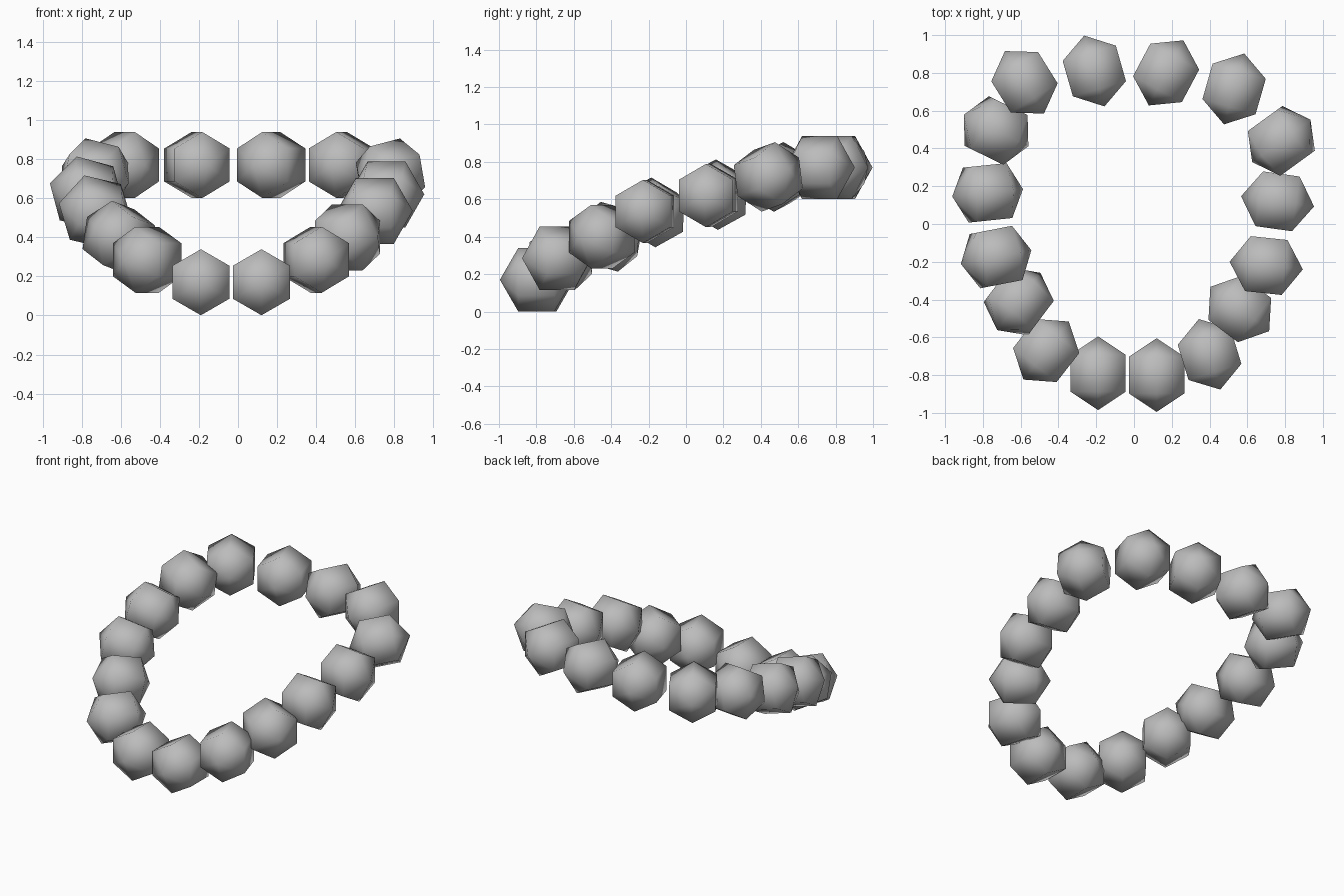
import bpy
import bmesh
from math import atan2, cos, sin, radians
from mathutils import Matrix, Vector

default_cube = bpy.data.objects.get("Cube")
if default_cube:
    bpy.data.objects.remove(default_cube, do_unlink=True)

BEAD_RADIUS = 0.195


def make_material(name, colour):
    material = bpy.data.materials.new(name)
    material.use_nodes = True
    material.diffuse_color = colour
    shader = next(n for n in material.node_tree.nodes if n.type == "BSDF_PRINCIPLED")
    shader.inputs["Base Color"].default_value = colour
    return material


def make_bead_mesh(material):
    """Coarse six-sided ball, poles on local z, one ring corner on local x."""
    bm = bmesh.new()
    bmesh.ops.create_uvsphere(bm, u_segments=6, v_segments=3, radius=BEAD_RADIUS)
    corner = max(bm.verts, key=lambda v: v.co.xy.length).co
    turn = Matrix.Rotation(-atan2(corner.y, corner.x), 3, "Z")
    bmesh.ops.rotate(bm, verts=bm.verts, matrix=turn)
    for face in bm.faces:
        face.smooth = True
    mesh = bpy.data.meshes.new("bead")
    bm.to_mesh(mesh)
    bm.free()
    mesh.materials.append(material)
    return mesh


def place_bead(name, mesh, centre, heading, tilt):
    """Point the bead's pole outward along the heading, lifted by the tilt."""
    h, t = radians(heading), radians(tilt)
    pole = Vector((cos(h) * cos(t), sin(h) * cos(t), sin(t)))
    side = pole.cross(Vector((0, 0, 1))).normalized()
    up = side.cross(pole)
    rotation = Matrix((up, pole.cross(up), pole)).transposed()
    bead = bpy.data.objects.new(name, mesh)
    bead.matrix_world = Matrix.Translation(centre) @ rotation.to_4x4()
    bpy.context.collection.objects.link(bead)


# Beads around the strand: x, y, z, outward heading, upward tilt
STRAND = [
    (.12, -.80, .17, -90, 0),
    (.40, -.69, .285, -73, 0),
    (.56, -.45, .40, -37, 0),
    (.70, -.22, .535, -6, 0),
    (.76, .12, .62, -8, 0),
    (.78, .44, .72, 36, 12),
    (.53, .715, .77, 74, 0),
    (.17, .80, .77, 62, 0),
    (-.21, .81, .77, 106, 0),
    (-.58, .75, .77, 122, 0),
    (-.73, .495, .72, 154, 13),
    (-.775, .165, .625, 186, 15),
    (-.73, -.175, .53, 191, 13),
    (-.61, -.41, .40, 233, 13),
    (-.465, -.67, .285, 232, 0),
    (-.19, -.79, .17, -90, 0),
]

bead_mesh = make_bead_mesh(make_material("bead grey", (0.5, 0.5, 0.5, 1)))
for number, (x, y, z, heading, tilt) in enumerate(STRAND, start=1):
    place_bead(f"strand_bead_{number}", bead_mesh, (x, y, z), heading, tilt)
